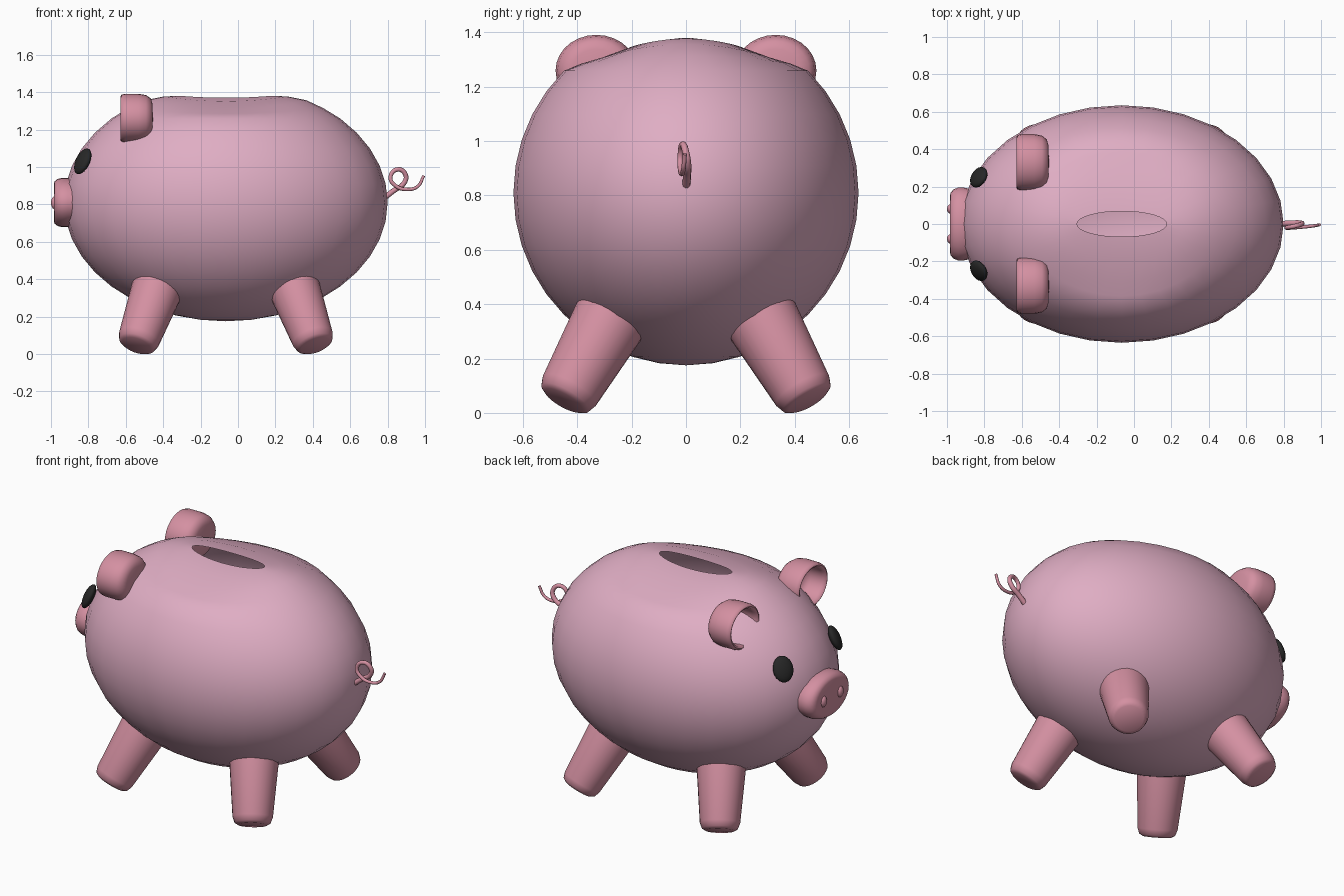
import bpy, bmesh, math
from mathutils import Vector, Matrix

if "Cube" in bpy.data.objects:
    bpy.data.objects.remove(bpy.data.objects["Cube"])

CX, CZ = -0.065, 0.81          # body centre
RX, RR = 0.865, 0.635          # body half length and radius


def material(name, rgb):
    m = bpy.data.materials.new(name)
    m.diffuse_color = (*rgb, 1)
    m.use_nodes = True
    m.node_tree.nodes["Principled BSDF"].inputs["Base Color"].default_value = m.diffuse_color
    return m


BODY = material("body_pink", (0.74, 0.42, 0.55))
ACCENT = material("accent_pink", (0.66, 0.28, 0.36))
BLACK = material("eye_black", (0.02, 0.02, 0.02))


def finish(bm, name, mat, angle=50):
    bmesh.ops.recalc_face_normals(bm, faces=bm.faces)
    me = bpy.data.meshes.new(name)
    bm.to_mesh(me)
    bm.free()
    ob = bpy.data.objects.new(name, me)
    bpy.context.collection.objects.link(ob)
    me.materials.append(mat)
    bpy.ops.object.select_all(action='DESELECT')
    ob.select_set(True)
    bpy.context.view_layer.objects.active = ob
    bpy.ops.object.shade_smooth_by_angle(angle=math.radians(angle))
    return ob


def bridge_rings(bm, rings):
    for a, b in zip(rings, rings[1:]):
        n = max(len(a), len(b))
        for i in range(n):
            j = (i + 1) % n
            if len(a) == 1:
                bm.faces.new((a[0], b[j], b[i]))
            elif len(b) == 1:
                bm.faces.new((a[i], a[j], b[0]))
            else:
                bm.faces.new((a[i], a[j], b[j], b[i]))


def lathe(name, profile, origin, direction, mat, scale=(1, 1), n=28):
    """Spin (radius, height) points about an axis; local x is sideways, y is up."""
    rot = Vector(direction).to_track_quat('Z', 'Y').to_matrix().to_4x4()
    mtx = Matrix.Translation(origin) @ rot
    bm = bmesh.new()
    rings = []
    for r, h in profile:
        count = n if r > 0 else 1
        angs = [2 * math.pi * i / n for i in range(count)]
        rings.append([bm.verts.new(mtx @ Vector((r * scale[0] * math.cos(a),
                                                 r * scale[1] * math.sin(a), h))) for a in angs])
    bridge_rings(bm, rings)
    return finish(bm, name, mat)


# Body: rings from the belly up to an open coin slot, flattened near the top
bm = bmesh.new()
levels = []                                   # half length, half width, height, side dip
for k in range(1, 16):
    p = math.radians(-90 + 9 * k)
    levels.append((RX * math.cos(p), RR * math.cos(p), CZ + RR * math.sin(p), 0))
levels += [(0.52, 0.385, 1.315, 0.03), (0.43, 0.31, 1.357, 0.05),
           (0.33, 0.19, 1.377, 0.026), (0.24, 0.068, 1.38, 0.01)]
rings = [[bm.verts.new((CX, 0, CZ - RR))]]
N = 32
for rx, ry, z, dip in levels:
    ring = []
    for i in range(N):
        a = 2 * math.pi * i / N
        ring.append(bm.verts.new((CX + rx * math.cos(a), ry * math.sin(a),
                                  z - dip * math.sin(a) ** 2)))
    rings.append(ring)
bridge_rings(bm, rings)
finish(bm, "body", BODY, 80)

# Snout disc
lathe("snout", [(0, -0.04), (0.95, -0.04), (1, 0), (1, 0.03), (0.95, 0.055),
                (0.86, 0.07), (0.75, 0.075), (0, 0.075)],
      (-0.91, 0, 0.81), (-1, 0, 0), ACCENT, (0.195, 0.132))

dome = [(math.sin(math.pi * i / 12), -math.cos(math.pi * i / 12)) for i in range(13)]
dome[0], dome[-1] = (0, -1), (0, 1)
leg = [(0, 0), (0.08, 0), (0.1, 0.012), (0.112, 0.045), (0.142, 0.42), (0, 0.42)]
ear = [(0, 0.125), (0.55, 0.12), (0.75, 0.09), (0.78, 0.02), (0.82, 0), (0.9, -0.006),
       (0.97, 0), (1, 0.02), (1, 0.09), (0.95, 0.13), (0.82, 0.155), (0.6, 0.165), (0, 0.167)]

for s, side in ((1, "left"), (-1, "right")):
    # Nostril, eye and cupped ear
    lathe(f"nostril_{side}", [(r, h * 0.02) for r, h in dome],
          (-0.98, s * 0.08, 0.808), (-1, 0, 0), ACCENT, (0.026, 0.034), 16)
    lathe(f"eye_{side}", [(r, h * 0.028) for r, h in dome],
          (-0.83, s * 0.25, 1.03), (-0.78, s * 0.47, 0.42), BLACK, (0.06, 0.075), 20)
    lathe(f"ear_{side}", ear, (-0.622, s * 0.33, 1.26), (1, 0, 0), ACCENT, (0.15, 0.131))
    # Splayed tapered legs
    for e, end in ((-1, "front"), (1, "hind")):
        lathe(f"{end}_leg_{side}", leg, (CX + e * 0.478, s * 0.45, 0.045),
              (-e * 0.3, -s * 0.47, 0.825), ACCENT)

# Curly tail
path = [(0.77, 0, 0.825), (0.835, 0.004, 0.875), (0.885, 0.006, 0.91), (0.897, 0, 0.955),
        (0.855, -0.012, 0.987), (0.815, -0.02, 0.945), (0.842, -0.02, 0.9),
        (0.9, -0.016, 0.88), (0.96, -0.01, 0.895), (0.993, -0.004, 0.953)]
cu = bpy.data.curves.new("tail", 'CURVE')
cu.dimensions = '3D'
cu.bevel_depth = 0.014
cu.bevel_resolution = 3
cu.use_fill_caps = True
cu.resolution_u = 6
sp = cu.splines.new('BEZIER')
sp.bezier_points.add(len(path) - 1)
for i, (bp, co) in enumerate(zip(sp.bezier_points, path)):
    bp.co = co
    bp.handle_left_type = bp.handle_right_type = 'AUTO'
    bp.radius = 1.1 - 0.06 * i
cu.materials.append(ACCENT)
bpy.context.collection.objects.link(bpy.data.objects.new("tail", cu))
